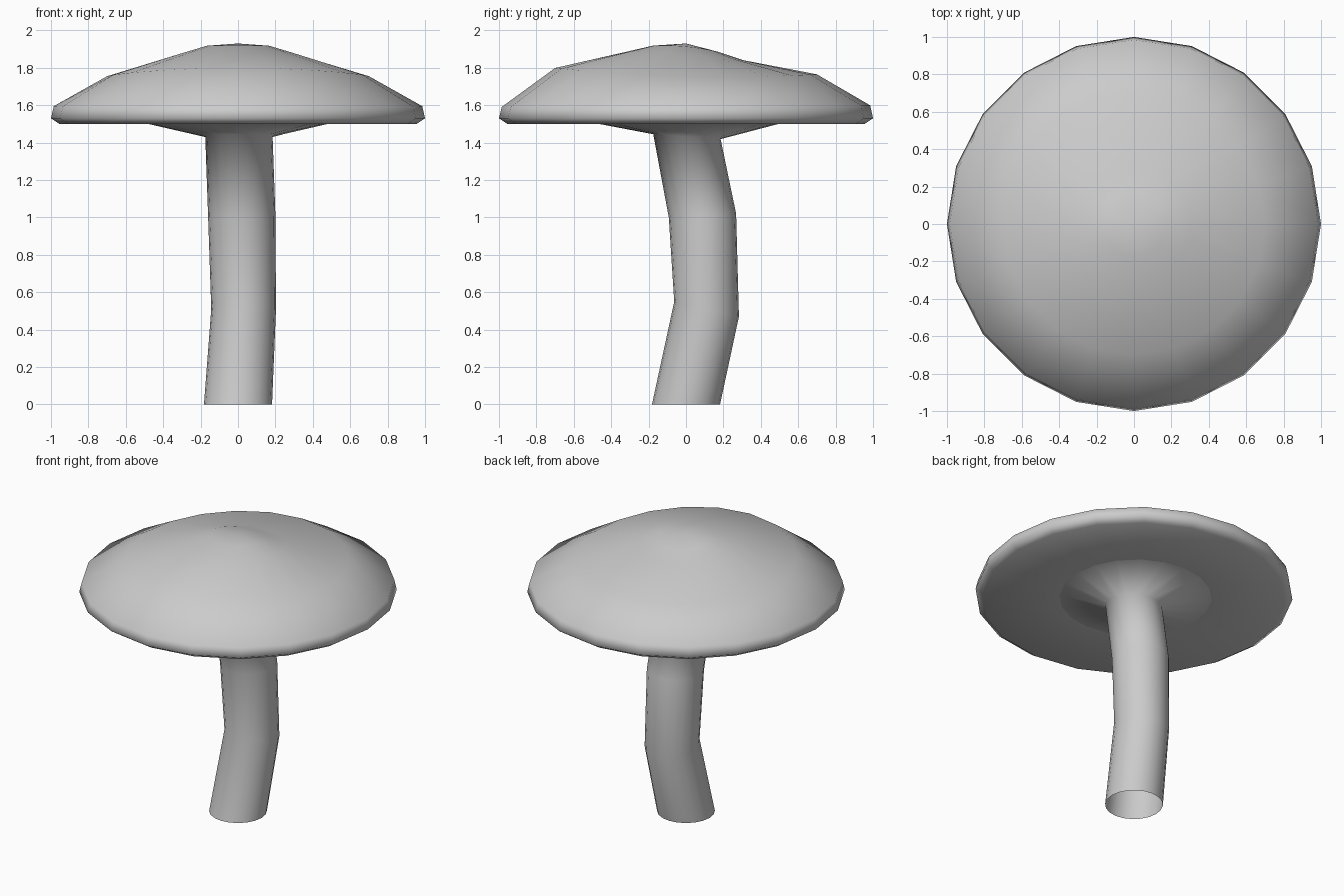
import bpy, bmesh
from math import sin, cos, pi

if "Cube" in bpy.data.objects:
    bpy.data.objects.remove(bpy.data.objects["Cube"])

SIDES = 20


def ring(cx, cy, cz, r, tilt_y=0.0, tilt_x=0.0, bow=0.0):
    """Circle whose height leans along x / y and bows up at front and back."""
    pts = []
    for i in range(SIDES):
        c, s = cos(2 * pi * i / SIDES), sin(2 * pi * i / SIDES)
        pts.append((cx + r * c, cy + r * s, cz + tilt_x * c + tilt_y * s + bow * s * s))
    return pts


def loft(name, rings, tip=None):
    bm = bmesh.new()
    loops = [[bm.verts.new(p) for p in r] for r in rings]
    for a, b in zip(loops, loops[1:]):
        for i in range(SIDES):
            j = (i + 1) % SIDES
            bm.faces.new((a[i], a[j], b[j], b[i]))
    if tip:
        t = bm.verts.new(tip)
        for i in range(SIDES):
            bm.faces.new((loops[-1][i], loops[-1][(i + 1) % SIDES], t))
    for f in bm.faces:
        f.smooth = True
    me = bpy.data.meshes.new(name)
    bm.to_mesh(me)
    bm.free()
    ob = bpy.data.objects.new(name, me)
    bpy.context.collection.objects.link(ob)
    return ob


# bent stem, open at the foot, flaring into the underside of the cap
loft("stem", [
    ring(0, 0, 0, 0.182),
    ring(0.03, 0.11, 0.51, 0.173, tilt_y=-0.04),
    ring(0.02, 0.088, 1.01, 0.175 + 0.005, tilt_y=0.01),
    ring(0.005, 0.005, 1.432, 0.18, tilt_y=-0.013),
    ring(0, 0.015, 1.5, 0.48),
])

# cap: flat underside, thick rim, lopsided dome
loft("cap", [
    ring(0, 0.015, 1.5, 0.48),
    ring(0, 0, 1.5, 0.955),
    ring(0, 0, 1.53, 1.0),
    ring(0, 0, 1.595, 0.985, tilt_y=0.004),
    ring(0, 0, 1.755, 0.70, tilt_y=-0.017, bow=0.027),
    ring(0, 0, 1.873, 0.31, tilt_y=-0.024, bow=-0.009),
    ring(0, 0, 1.914, 0.175, tilt_y=-0.017, bow=-0.012),
], tip=(0, 0, 1.93))
